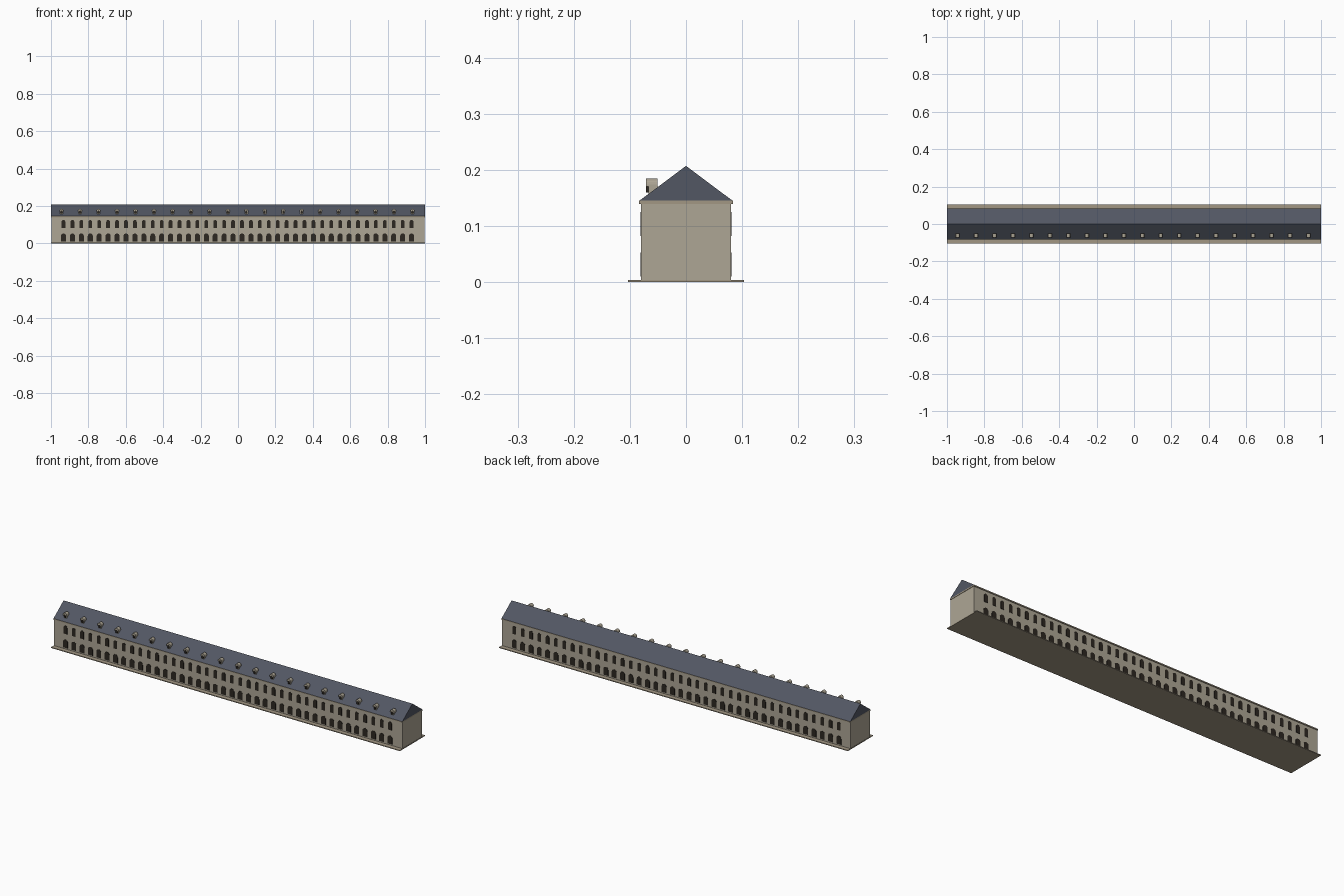
import bpy, math

if "Cube" in bpy.data.objects:
    bpy.data.objects.remove(bpy.data.objects["Cube"])


def material(name, rgb):
    m = bpy.data.materials.new(name)
    m.diffuse_color = (*rgb, 1)
    m.use_nodes = True
    m.node_tree.nodes["Principled BSDF"].inputs["Base Color"].default_value = m.diffuse_color
    return m


STONE = material("stone", (0.42, 0.38, 0.30))
TRIM = material("trim", (0.36, 0.31, 0.23))
SLATE = material("slate", (0.085, 0.095, 0.125))
DARK = material("dark_opening", (0.025, 0.02, 0.015))


def make(name, verts, faces, mat):
    me = bpy.data.meshes.new(name)
    me.from_pydata(verts, [], faces)
    me.materials.append(mat)
    ob = bpy.data.objects.new(name, me)
    bpy.context.collection.objects.link(ob)
    return ob


def prism(profile, a, b, axis, offset=0.0):
    """Extrude a 2D profile (horizontal, z) from a to b along x or y."""
    n = len(profile)
    if axis == "x":
        v = [(t, p, z) for t in (a, b) for p, z in profile]
    else:
        v = [(p + offset, t, z) for t in (b, a) for p, z in profile]
    f = [tuple(range(n))[::-1], tuple(range(n, 2 * n))]
    f += [(i, (i + 1) % n, n + (i + 1) % n, n + i) for i in range(n)]
    return v, f


def rect(w, z0, z1, c=0.0):
    return [(c - w, z0), (c + w, z0), (c + w, z1), (c - w, z1)]


def arch(w, z0, z1, steps=8):
    s = z1 - w
    return [(-w, z0), (w, z0)] + [(w * math.cos(math.pi * i / steps), s + w * math.sin(math.pi * i / steps))
                                  for i in range(steps + 1)]


def merge(name, parts, mat):
    V, F = [], []
    for v, f in parts:
        k = len(V)
        V += v
        F += [tuple(i + k for i in q) for q in f]
    return make(name, V, F, mat)


# Main mass
make("ground_slab", *prism(rect(0.103, 0, 0.004), -1, 1, "x"), TRIM)
make("walls", *prism(rect(0.08, 0.003, 0.14), -0.998, 0.998, "x"), STONE)
make("eaves_cornice", *prism(rect(0.0835, 0.139, 0.145), -1, 1, "x"), TRIM)
make("roof", *prism([(-0.083, 0.145), (0.083, 0.145), (0, 0.207)], -1, 1, "x"), SLATE)

# Two rows of arched windows on both long sides
cols = [-0.933 + 1.861 * i / 39 for i in range(40)]
for name, w, z0, z1 in (("upper_windows", 0.010, 0.082, 0.125),
                        ("lower_windows", 0.0135, 0.01, 0.053)):
    parts = []
    for side in (-1, 1):
        a, b = sorted((side * 0.078, side * 0.0815))
        parts += [prism(arch(w, z0, z1), a, b, "y", x) for x in cols]
    merge(name, parts, DARK)

# Front dormers: small body, arched hood and dark opening
stems, hoods, holes = [], [], []
for i in range(20):
    x = -0.943 + 1.876 * i / 19
    stems.append(prism(rect(0.008, 0.155, 0.171), -0.067, -0.05, "y", x))
    hoods.append(prism(arch(0.0105, 0.17, 0.1845), -0.071, -0.051, "y", x))
    holes.append(prism(arch(0.005, 0.16, 0.176), -0.0715, -0.066, "y", x))
merge("dormer_bodies", stems, STONE)
merge("dormer_hoods", hoods, STONE)
merge("dormer_openings", holes, DARK)
